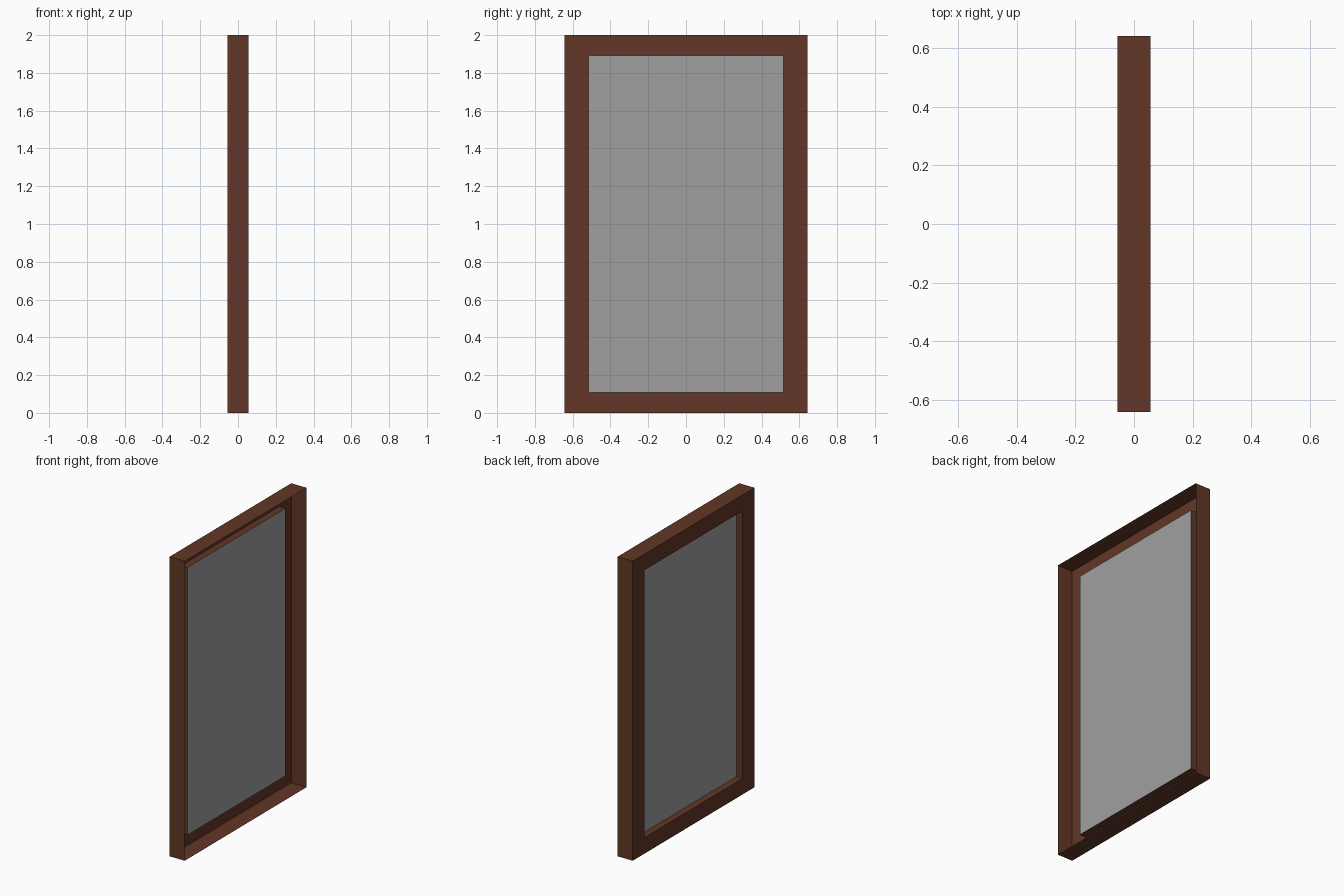
import bpy
import bmesh

if "Cube" in bpy.data.objects:
    bpy.data.objects.remove(bpy.data.objects["Cube"])


def material(name, rgb):
    m = bpy.data.materials.new(name)
    m.diffuse_color = (*rgb, 1.0)
    m.use_nodes = True
    m.node_tree.nodes["Principled BSDF"].inputs["Base Color"].default_value = m.diffuse_color
    return m


def make_object(name, bm, mat):
    me = bpy.data.meshes.new(name)
    bm.to_mesh(me)
    bm.free()
    me.materials.append(mat)
    ob = bpy.data.objects.new(name, me)
    bpy.context.collection.objects.link(ob)
    return ob


def rect(bm, x, hy, hz):
    # rectangle of vertices in the yz plane, centred on z = 1
    return [bm.verts.new((x, sy * hy, 1 + sz * hz))
            for sy, sz in ((-1, -1), (1, -1), (1, 1), (-1, 1))]


wood = material("brown wood", (0.122, 0.038, 0.020))
grey = material("grey glass", (0.35, 0.35, 0.35))

HALF_DEPTH, HALF_W, HALF_H = 0.056, 0.642, 1.0
OPEN_W, OPEN_H = 0.517, 0.893
GLASS_X = -0.01

# Frame: thin shell open towards +x; outer walls, back rim, inner reveal
bm = bmesh.new()
rings = [rect(bm, *p) for p in (
    (HALF_DEPTH, HALF_W, HALF_H),
    (-HALF_DEPTH, HALF_W, HALF_H),
    (-HALF_DEPTH, OPEN_W, OPEN_H),
    (GLASS_X, OPEN_W, OPEN_H))]
for a, b in zip(rings, rings[1:]):
    for i in range(4):
        j = (i + 1) % 4
        bm.faces.new((a[i], b[i], b[j], a[j]))
make_object("window_frame", bm, wood)

# Glass pane closing the inner reveal
bm = bmesh.new()
bm.faces.new(list(reversed(rect(bm, GLASS_X, OPEN_W, OPEN_H))))
make_object("glass_pane", bm, grey)
